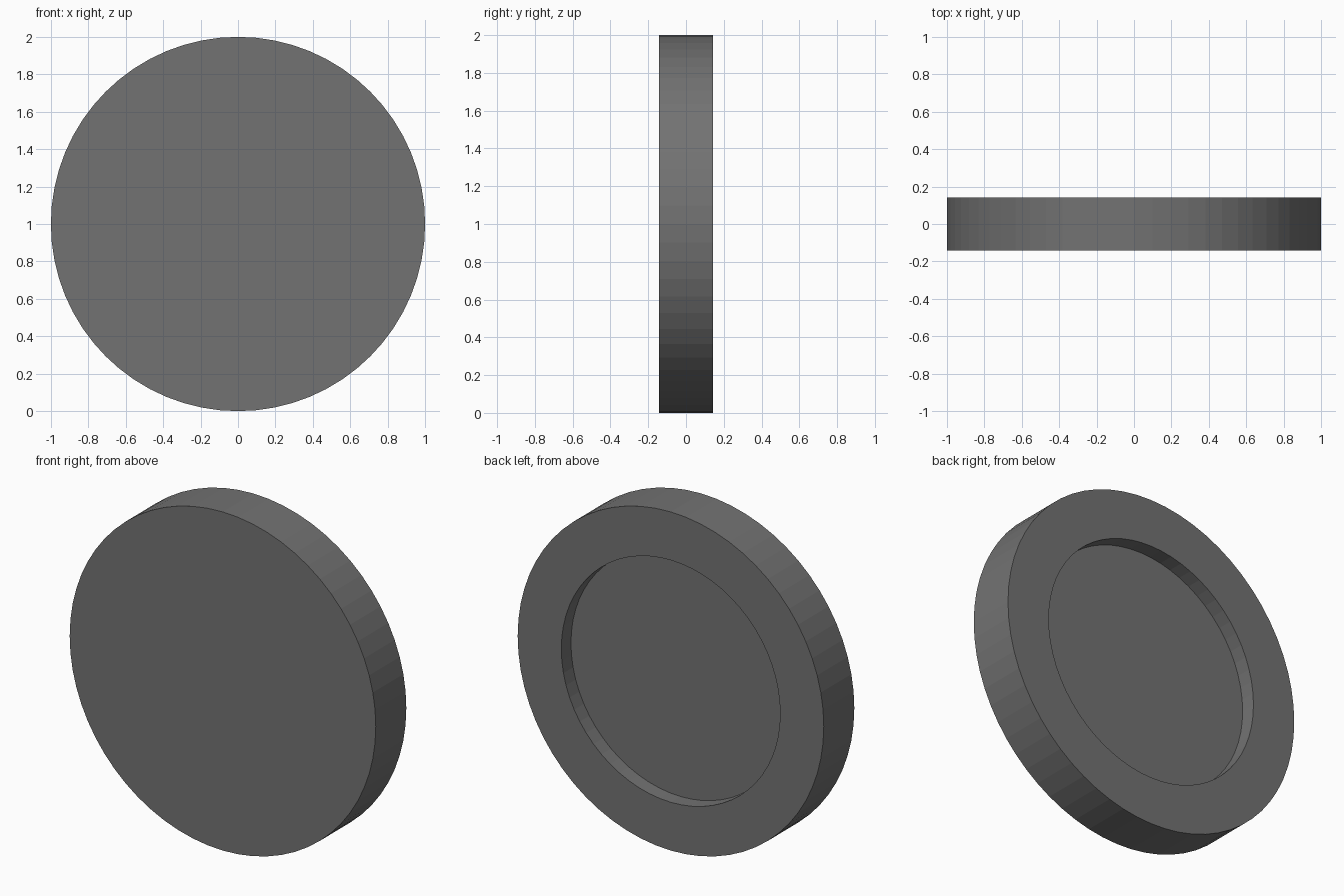
import bpy, bmesh
from math import sin, cos, tau

if "Cube" in bpy.data.objects:
    bpy.data.objects.remove(bpy.data.objects["Cube"])

SIDES = 64
HALF = 0.1425      # half thickness
DEPTH = 0.09       # depth of the recess in the back

bm = bmesh.new()

def ring(radius, y):
    return [bm.verts.new((radius * sin(tau * i / SIDES), y, 1 + radius * cos(tau * i / SIDES)))
            for i in range(SIDES)]

# Profile rings: front edge, back edge, recess lip, recess floor
rings = [ring(r, y) for r, y in ((1, -HALF), (1, HALF), (0.715, HALF), (0.715, HALF - DEPTH))]

# Rim, back border and recess wall
for a, b in zip(rings, rings[1:]):
    for i in range(SIDES):
        j = (i + 1) % SIDES
        bm.faces.new((a[i], a[j], b[j], b[i]))

# Flat front face and recess floor
bm.faces.new(rings[0])
bm.faces.new(rings[-1])
bmesh.ops.recalc_face_normals(bm, faces=bm.faces)

mesh = bpy.data.meshes.new("recessed_disc")
bm.to_mesh(mesh)
bm.free()

# Dark grey finish
dark = bpy.data.materials.new("dark_grey")
dark.diffuse_color = (0.17, 0.17, 0.17, 1)
dark.use_nodes = True
dark.node_tree.nodes["Principled BSDF"].inputs["Base Color"].default_value = dark.diffuse_color
mesh.materials.append(dark)

disc = bpy.data.objects.new("recessed_disc", mesh)
bpy.context.collection.objects.link(disc)
